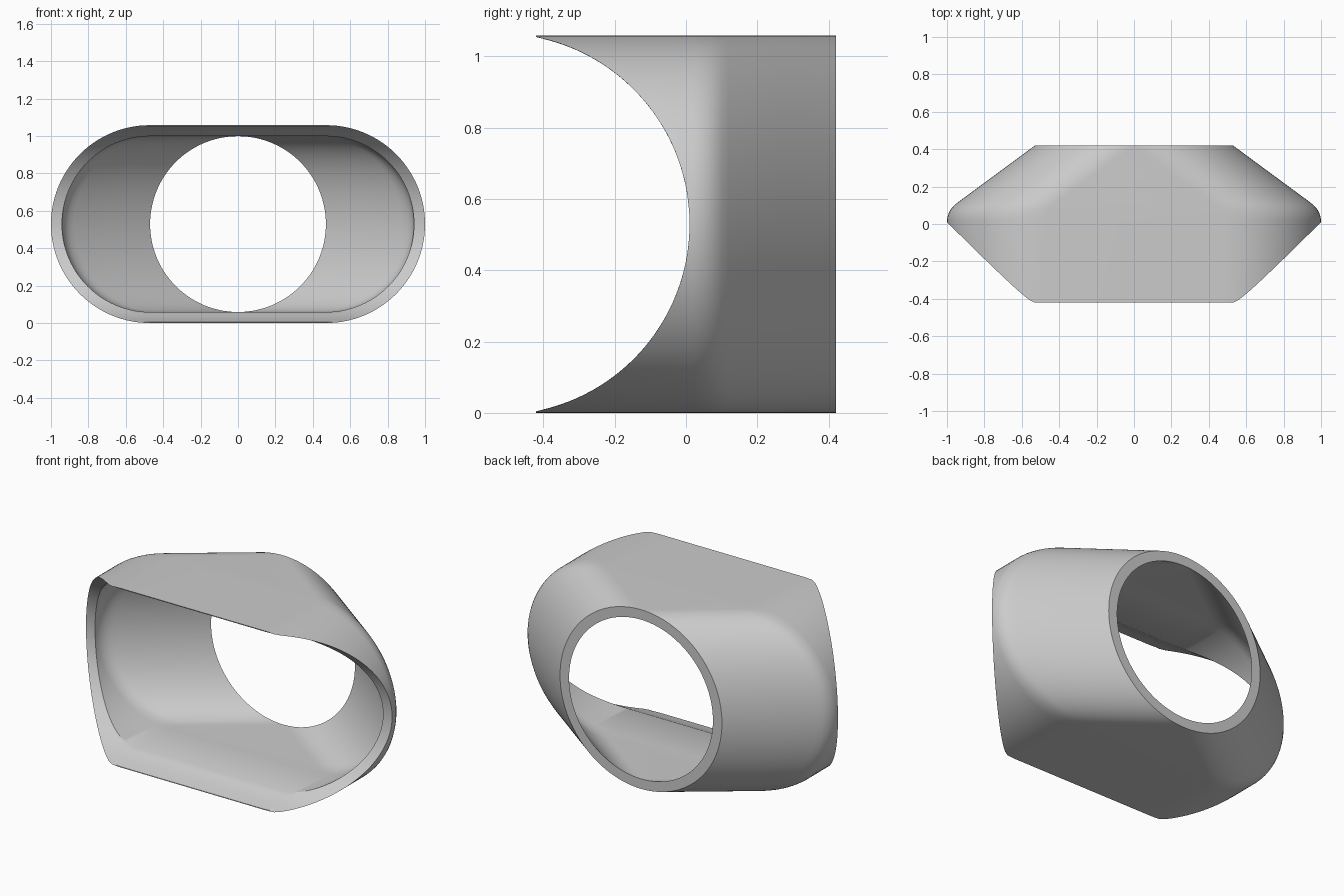
import bpy, bmesh
from math import sin, cos, pi, sqrt

cube = bpy.data.objects.get("Cube")
if cube:
    bpy.data.objects.remove(cube)

R_OUT, R_IN = 0.529, 0.47      # outer and inner radius of the wall
SPREAD = 0.471                 # half length of the straight part of the wide mouth
BACK, FRONT = 0.42, -0.42
STEPS = 56                     # segments on each rounded end

# (depth, spread): round back opening widening to the mouth, with a soft shoulder
STATIONS = [(BACK, 0), (0.26, 0.217), (0.12, 0.407), (0.10, 0.432), (0.08, 0.450),
            (0.06, 0.461), (0.04, 0.468), (0.02, SPREAD)]


def scoop(height):
    """Depth of the round scoop cut across the front."""
    return max(FRONT, -0.525 + sqrt(0.535 ** 2 - height ** 2))


def ring(bm, radius, spread, depth=None):
    """Stadium-shaped loop; without a depth it follows the scooped front."""
    verts = []
    for side in (0, 1):
        for i in range(STEPS + 1):
            a = -pi / 2 + pi * i / STEPS + side * pi
            h = radius * sin(a)
            x = radius * cos(a) + (spread if side == 0 else -spread)
            y = scoop(h) if depth is None else depth
            verts.append(bm.verts.new((x, y, h + R_OUT)))
    return verts


# Wall: outer skin, scooped front rim, inner skin, back rim
bm = bmesh.new()
rings = [ring(bm, R_OUT, s, y) for y, s in STATIONS]
for r in (R_OUT, 0.5246, 0.511, 0.497, 0.483, R_IN):
    rings.append(ring(bm, r, SPREAD))
rings += [ring(bm, R_IN, s, y) for y, s in reversed(STATIONS)]
for a, b in zip(rings, rings[1:] + rings[:1]):
    n = len(a)
    for i in range(n):
        j = (i + 1) % n
        bm.faces.new((a[i], a[j], b[j], b[i]))
bmesh.ops.remove_doubles(bm, verts=bm.verts, dist=0.0001)
bmesh.ops.recalc_face_normals(bm, faces=bm.faces)

mesh = bpy.data.meshes.new("flared_sleeve")
bm.to_mesh(mesh)
bm.free()
sleeve = bpy.data.objects.new("flared_sleeve", mesh)
bpy.context.collection.objects.link(sleeve)

# Plain grey material
grey = bpy.data.materials.new("plain_grey")
grey.use_nodes = True
colour = (0.6, 0.6, 0.6, 1)
grey.diffuse_color = colour
grey.node_tree.nodes["Principled BSDF"].inputs["Base Color"].default_value = colour
mesh.materials.append(grey)

# Smooth skin with crisp rims
bpy.ops.object.select_all(action='DESELECT')
sleeve.select_set(True)
bpy.context.view_layer.objects.active = sleeve
bpy.ops.object.shade_smooth_by_angle()
